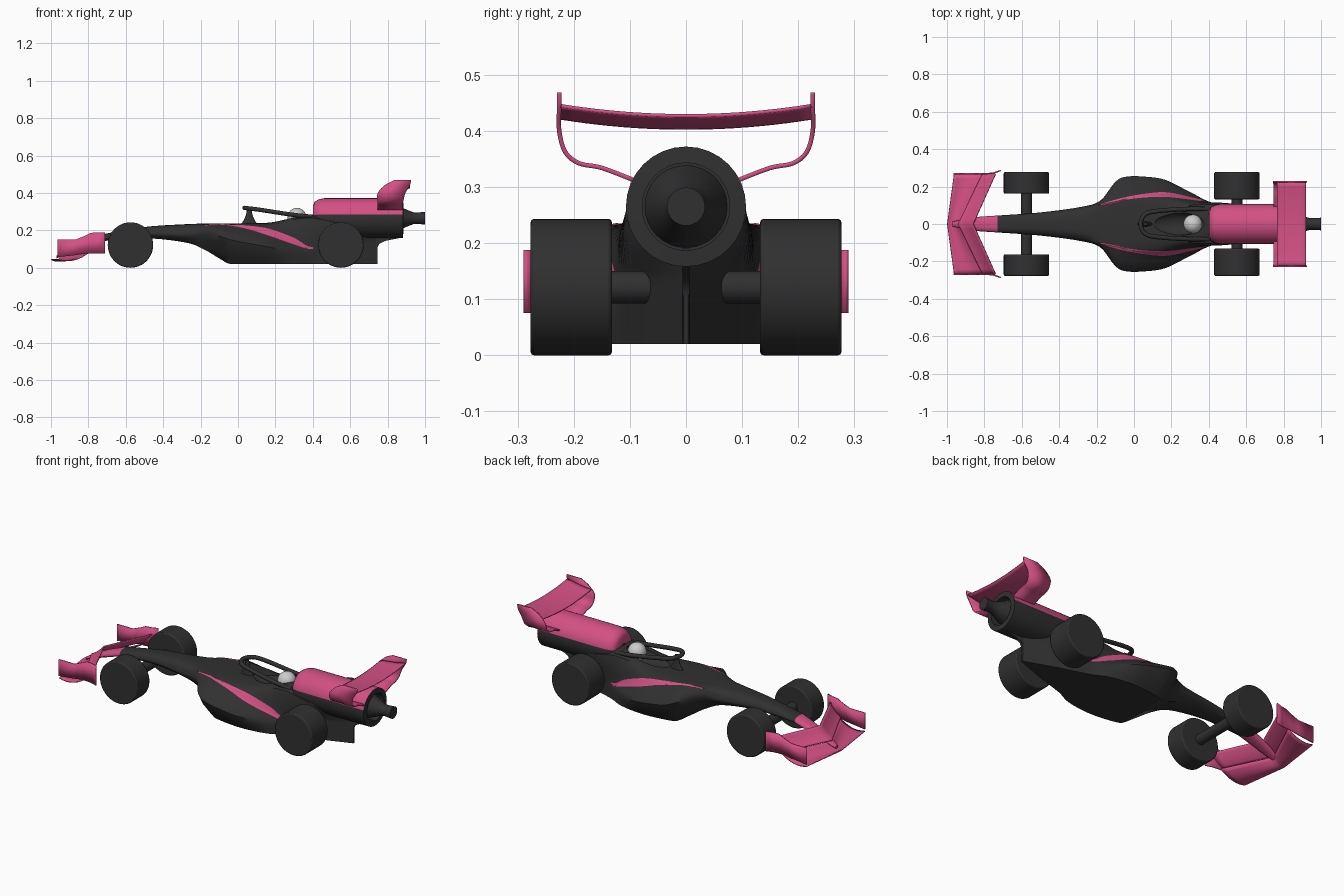
import bpy, bmesh, math
from mathutils import Vector

if "Cube" in bpy.data.objects:
    bpy.data.objects.remove(bpy.data.objects["Cube"])


def material(name, rgb):
    m = bpy.data.materials.new(name)
    m.diffuse_color = (*rgb, 1)
    m.use_nodes = True
    m.node_tree.nodes["Principled BSDF"].inputs["Base Color"].default_value = m.diffuse_color
    return m


DARK = material("dark_grey", (0.03, 0.03, 0.03))
PINK = material("pink", (0.65, 0.08, 0.23))
LIGHT = material("light_grey", (0.6, 0.6, 0.6))


def spline(pts, n):
    """Catmull-Rom through tuples of any length."""
    out = []
    for i in range(len(pts) - 1):
        p0, p1, p2 = pts[max(i - 1, 0)], pts[i], pts[i + 1]
        p3 = pts[min(i + 2, len(pts) - 1)]
        for k in range(n):
            t = k / n
            out.append(tuple(0.5 * (2*b + (c - a)*t + (2*a - 5*b + 4*c - d)*t*t
                                    + (3*b - a - 3*c + d)*t**3)
                             for a, b, c, d in zip(p0, p1, p2, p3)))
    return out + [tuple(pts[-1])]


def smooth(ob, angle=40):
    bpy.ops.object.select_all(action='DESELECT')
    bpy.context.view_layer.objects.active = ob
    ob.select_set(True)
    bpy.ops.object.shade_smooth_by_angle(angle=math.radians(angle))
    return ob


def grid(name, rows, mats, closed=False, pick=None, thick=0, angle=40):
    """Skin rows of points; closed rows become a capped loft."""
    bm = bmesh.new()
    vs = [[bm.verts.new(p) for p in r] for r in rows]
    n = len(rows[0])
    for i in range(len(rows) - 1):
        for j in range(n if closed else n - 1):
            k = (j + 1) % n
            f = bm.faces.new((vs[i][j], vs[i][k], vs[i + 1][k], vs[i + 1][j]))
            f.material_index = pick(i, j, f.calc_center_median()) if pick else 0
    if closed:
        bm.faces.new(vs[0])
        bm.faces.new(vs[-1])
    bmesh.ops.recalc_face_normals(bm, faces=bm.faces[:])
    me = bpy.data.meshes.new(name)
    bm.to_mesh(me)
    bm.free()
    ob = bpy.data.objects.new(name, me)
    bpy.context.collection.objects.link(ob)
    for m in mats:
        me.materials.append(m)
    smooth(ob, angle)
    if thick:
        s = ob.modifiers.new("thickness", 'SOLIDIFY')
        s.thickness, s.offset = thick, 0
    return ob


def body_rows(stations, n):
    """Station: x, top z, then (y, z) pairs from shoulder to bottom edge."""
    rows = []
    for s in spline(stations, n):
        half = [(0, s[1])] + [(s[i], s[i + 1]) for i in range(2, 12, 2)]
        half = [(max(y, 0.002), max(z, 0.02)) for y, z in spline(half, 3)[1:]]
        rows.append([(s[0], -y, z) for y, z in reversed(half)] + [(s[0], 0, s[1])]
                    + [(s[0], y, z) for y, z in half])
    return rows


def lathe_x(profile, z, n=32):
    return [[(x, r * math.cos(2*math.pi*k/n), z + r * math.sin(2*math.pi*k/n))
             for k in range(n)] for x, r in profile]


def cylinder_y(name, x, z, r, y0, y1, bevel=0.0):
    bpy.ops.mesh.primitive_cylinder_add(vertices=48, radius=r, depth=y1 - y0,
                                        location=(x, (y0 + y1) / 2, z),
                                        rotation=(math.pi / 2, 0, 0))
    ob = bpy.context.object
    ob.name = name
    ob.data.materials.append(DARK)
    if bevel:
        b = ob.modifiers.new("bevel", 'BEVEL')
        b.width, b.segments = bevel, 2
    return smooth(ob)


# Main body with side pods and pink side stripes
ROOT = (-.73, .178, .025, .176, .04, .168, .044, .16, .044, .152, .03, .142)
BODY = [
    ROOT,
    (-.50, .218, .03, .216, .05, .205, .06, .19, .06, .175, .04, .158),
    (-.28, .233, .05, .23, .075, .215, .085, .20, .09, .17, .05, .135),
    (-.18, .236, .07, .234, .10, .23, .108, .225, .125, .18, .07, .097),
    (-.10, .237, .08, .236, .115, .233, .13, .23, .225, .17, .12, .05),
    (-.04, .237, .085, .236, .13, .232, .145, .225, .253, .15, .16, .02),
    (.06, .238, .09, .237, .142, .225, .162, .205, .253, .13, .18, .02),
    (.17, .243, .10, .237, .145, .208, .17, .17, .235, .11, .185, .02),
    (.30, .268, .10, .258, .13, .16, .145, .125, .17, .085, .165, .02),
    (.40, .285, .105, .265, .115, .11, .118, .10, .12, .08, .12, .02),
    (.56, .27, .10, .235, .075, .15, .07, .13, .07, .10, .07, .02),
    (.745, .26, .01, .22, .004, .15, .004, .13, .004, .10, .004, .02)]


def stripe(i, j, c):
    side = j - 15 if j >= 15 else 14 - j
    return int(6 <= side <= 8 and -.18 < c.x < .4)


body = grid("body", body_rows(BODY, 5), [DARK, PINK], True, stripe)

# Cockpit opening
bpy.ops.mesh.primitive_uv_sphere_add(segments=32, ring_count=16, location=(.24, 0, .262))
cutter = bpy.context.object
cutter.name = "cockpit_cutter"
cutter.scale = (.15, .06, .05)
cutter.data.materials.append(DARK)
cutter.hide_render = True
cut = body.modifiers.new("cockpit", 'BOOLEAN')
cut.operation, cut.object, cut.solver = 'DIFFERENCE', cutter, 'EXACT'
bpy.context.view_layer.objects.active = body
bpy.ops.object.modifier_apply(modifier="cockpit")
bpy.data.objects.remove(cutter)

# Thin keel at the tail
keel = [(.73, .02), (.743, .02), (.744, .105), (.755, .128), (.785, .143),
        (.88, .162), (.88, .19), (.73, .19)]
grid("tail_keel", [[(x, y, z) for x, z in keel] for y in (-.006, .006)], [DARK], True)

# Pink nose cone
NOSE = [(-.97, .066, .006, .065, .012, .062, .013, .058, .012, .054, .006, .05),
        (-.86, .128, .018, .126, .03, .12, .034, .112, .034, .104, .02, .095), ROOT]
grid("nose_cone", body_rows(NOSE, 5), [PINK], True)

# Rear engine drum with pink cover, and exhaust
drum = [(.40, .03), (.402, .07), (.41, .088), (.43, .10), (.46, .107),
        (.882, .107), (.884, .078), (.83, .078)]
grid("engine_drum", lathe_x(drum, .265), [DARK, PINK], True,
     lambda i, j, c: int(i < 5 and 1 <= j <= 14))
nozzle = [(.825, .075), (.87, .06), (.91, .042), (.94, .031), (.965, .031), (1.0, .034)]
grid("exhaust_cone", lathe_x(nozzle, .265), [DARK], True)

# Driver helmet
bpy.ops.mesh.primitive_uv_sphere_add(segments=32, ring_count=16, radius=.05,
                                     location=(.315, 0, .27))
helmet = bpy.context.object
helmet.name = "helmet"
helmet.data.materials.append(LIGHT)
smooth(helmet, 60)

# Cockpit safety hoop and its strut
half = [(.40, .08, .272), (.28, .08, .285), (.13, .07, .308), (.06, .052, .317)]
path = half + [(.035, 0, .32)] + [(x, -y, z) for x, y, z in reversed(half)]
pts = spline(path, 6)
curve = bpy.data.curves.new("safety_hoop", 'CURVE')
curve.dimensions, curve.bevel_depth, curve.bevel_resolution = '3D', .012, 3
curve.use_fill_caps = True
line = curve.splines.new('POLY')
line.points.add(len(pts) - 1)
for p, co in zip(line.points, pts):
    p.co = (*co, 1)
curve.materials.append(DARK)
hoop = bpy.data.objects.new("safety_hoop", curve)
bpy.context.collection.objects.link(hoop)
bpy.ops.object.select_all(action='DESELECT')
bpy.context.view_layer.objects.active = hoop
hoop.select_set(True)
bpy.ops.object.convert(target='MESH')
strut = [(.23, .046, .014), (.25, .032, .011), (.28, .018, .009), (.32, .01, .008)]
grid("hoop_strut", [[(.06 + a * math.cos(t), b * math.sin(t), z)
                     for t in [k * math.pi / 8 for k in range(16)]]
                    for z, a, b in strut], [DARK], True)

# Wheels and axles
for end, x, inner in (("front", -.575, .162), ("rear", .55, .132)):
    cylinder_y(end + "_axle", x, .1215, .029, -inner - .02, inner + .02)
    for side, s in (("left", -1), ("right", 1)):
        a, b = sorted((s * inner, s * .277))
        cylinder_y(f"{end}_wheel_{side}", x, .1215, .1215, a, b, .006)

# Front wing: main plane and flap
US = [k / 8 for k in range(9)]
VS = [k / 10 for k in range(-10, 11)]


def main_plane(u, v):
    a = abs(v)
    x0, x1 = -.998 + .036 * a, -.93 + .13 * a
    return (x0 + (x1 - x0) * u, v * .268, .045 - .05 * u + .085 * u * u)


def flap(u, v):
    a = abs(v)
    x0, x1 = -.94 + .13 * a, -.86 + .12 * a
    return (x0 + (x1 - x0) * u, v * .268, .088 + .035 * u + .03 * u * u)


def rear_plane(u, v):
    return (.765 + .155 * u, v * .224, .405 + .022 * u ** 1.5 + .018 * v * v)


for name, fn in (("front_wing_main", main_plane), ("front_wing_flap", flap),
                 ("rear_wing_plane", rear_plane)):
    grid(name, [[fn(u, v) for v in VS] for u in US], [PINK], thick=.006)

# End plates: front (x, y, low z, high z), rear (y, z, front x, back x)
FRONT = [(-.965, .268, .057, .152), (-.865, .268, .068, .152), (-.82, .268, .075, .17),
         (-.785, .269, .075, .187), (-.75, .273, .075, .188), (-.712, .286, .075, .188)]
REAR = [(.226, .468, .835, .925), (.226, .442, .785, .92), (.226, .40, .747, .895),
        (.215, .362, .745, .885), (.19, .342, .745, .88), (.15, .334, .745, .88),
        (.09, .311, .745, .88)]
for side, s in (("left", -1), ("right", 1)):
    grid("front_endplate_" + side, [[(x, s * y, a), (x, s * y, b)] for x, y, a, b in FRONT],
         [PINK], thick=.007)
    grid("rear_endplate_" + side,
         [[(a, s * y, z), (b, s * y, z)] for y, z, a, b in spline(REAR, 4)],
         [PINK], thick=.008)
